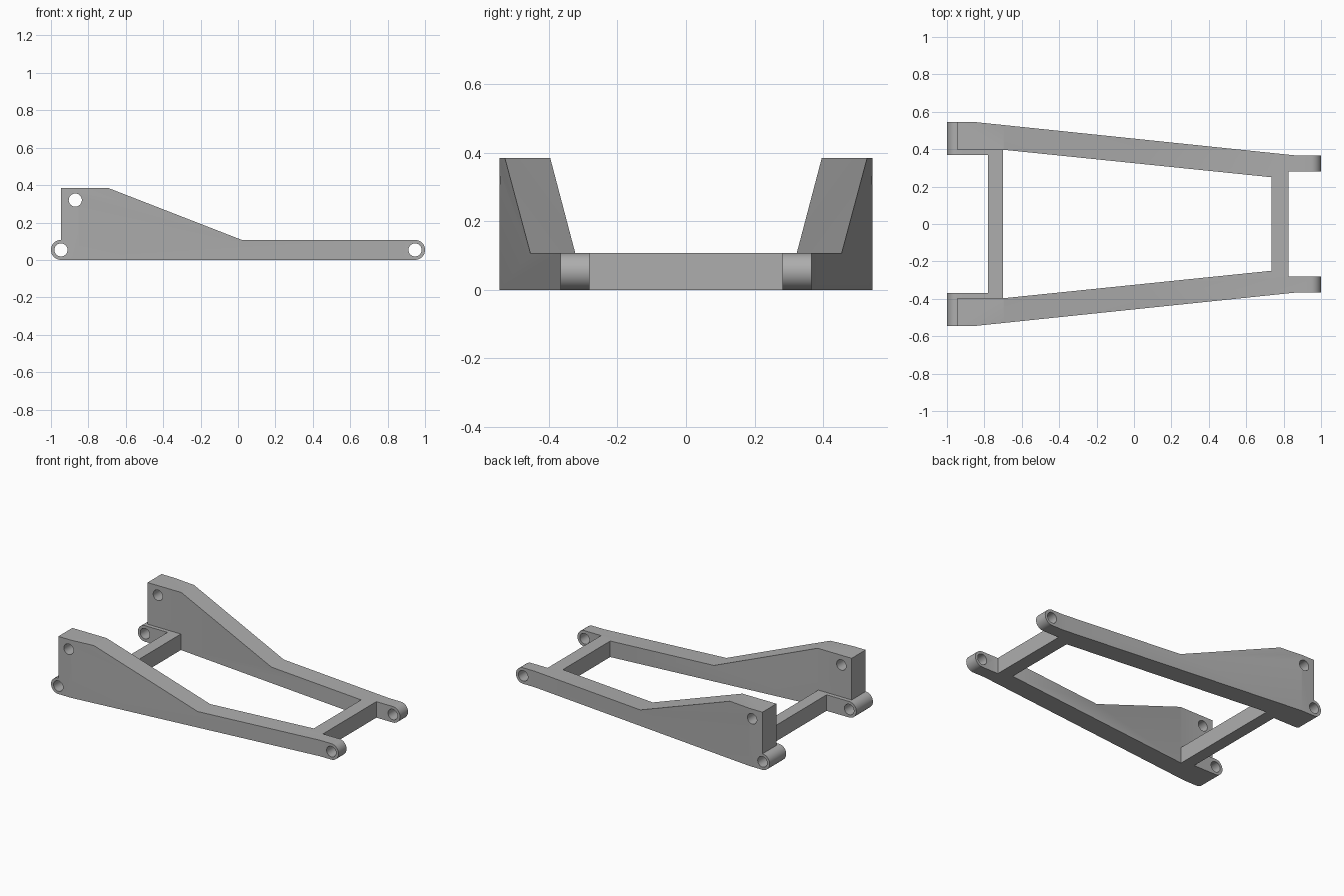
import bpy
import bmesh
from math import cos, sin, pi
from mathutils import Vector

cube = bpy.data.objects.get("Cube")
if cube:
    bpy.data.objects.remove(cube, do_unlink=True)

R = 0.0535          # rounded end radius, half the rail height
PIN_X = 1 - R       # pin hole distance from the middle
HOLE = 0.035
TOP = 0.385

steel = bpy.data.materials.new("plain_grey")
steel.use_nodes = True
GREY = (0.42, 0.42, 0.42, 1)
steel.diffuse_color = GREY
steel.node_tree.nodes["Principled BSDF"].inputs["Base Color"].default_value = GREY


def prism(name, outline, axis, start, end):
    """Extrude an (x, z) outline along y, or an (x, y) outline along z."""
    bm = bmesh.new()
    if axis == "y":
        points = [(a, start, b) for a, b in outline]
        move = Vector((0, end - start, 0))
    else:
        points = [(a, b, start) for a, b in outline]
        move = Vector((0, 0, end - start))
    face = bm.faces.new([bm.verts.new(p) for p in points])
    new = bmesh.ops.extrude_face_region(bm, geom=[face])["geom"]
    bmesh.ops.translate(bm, vec=move, verts=[g for g in new if isinstance(g, bmesh.types.BMVert)])
    bmesh.ops.recalc_face_normals(bm, faces=bm.faces)
    mesh = bpy.data.meshes.new(name)
    bm.to_mesh(mesh)
    bm.free()
    mesh.materials.append(steel)
    obj = bpy.data.objects.new(name, mesh)
    bpy.context.collection.objects.link(obj)
    return obj


def arc(x, z, radius, a0, a1, steps):
    angles = [a0 + (a1 - a0) * i / steps for i in range(steps + 1)]
    return [(x + radius * cos(a), z + radius * sin(a)) for a in angles]


def activate(obj):
    bpy.ops.object.select_all(action="DESELECT")
    obj.select_set(True)
    bpy.context.view_layer.objects.active = obj


def cut(obj, cutter, operation):
    mod = obj.modifiers.new("cut", "BOOLEAN")
    mod.operation = operation
    mod.solver = "EXACT"
    mod.object = cutter
    activate(obj)
    bpy.ops.object.modifier_apply(modifier=mod.name)
    bpy.data.objects.remove(cutter, do_unlink=True)


def drill(obj, x, z):
    circle = arc(x, z, HOLE, 0, 2 * pi, 40)[:-1]
    cut(obj, prism("hole_cutter", circle, "y", 0.1, 0.8), "DIFFERENCE")


def finish(obj, mirrored=False):
    activate(obj)
    if mirrored:
        mod = obj.modifiers.new("mirror", "MIRROR")
        mod.use_axis = (False, True, False)
        mod.use_mirror_merge = False
        bpy.ops.object.modifier_apply(modifier=mod.name)
    bpy.ops.object.shade_smooth_by_angle(angle=pi / 6)


left_end = arc(-PIN_X, R, R, pi / 2, 3 * pi / 2, 24)
right_end = arc(PIN_X, R, R, -pi / 2, pi / 2, 24)

# Side arms: side profile trimmed to the tapered plan, then drilled
profile = left_end + right_end + [(0.02, 2 * R), (-0.695, TOP), (-PIN_X, TOP)]
arms = prism("side_arms", profile, "y", 0.15, 0.7)
plan = [(-1.1, 0.545), (-0.85, 0.545), (0.86, 0.367), (1.1, 0.367), (1.1, 0.282),
        (0.825, 0.282), (0.735, 0.25), (-0.70, 0.397), (-1.1, 0.397)]
cut(arms, prism("plan_cutter", plan, "z", -0.2, 0.7), "INTERSECT")
for hx, hz in ((-PIN_X, R), (PIN_X, R), (-0.87, 0.32)):
    drill(arms, hx, hz)
finish(arms, mirrored=True)

# Low rounded lugs on the inside of the tall ends
lugs = prism("inner_lugs", left_end + [(-0.78, 0), (-0.78, 2 * R)], "y", 0.37, 0.397)
drill(lugs, -PIN_X, R)
finish(lugs, mirrored=True)

# Cross bars between the arms
bars = {
    "tall_end_crossbar": [(-0.78, -0.397), (-0.70, -0.397), (-0.70, 0.397), (-0.78, 0.397)],
    "low_end_crossbar": [(0.735, -0.25), (0.825, -0.282), (0.825, 0.282), (0.735, 0.25)],
}
for bar_name, outline in bars.items():
    finish(prism(bar_name, outline, "z", 0, 2 * R))
